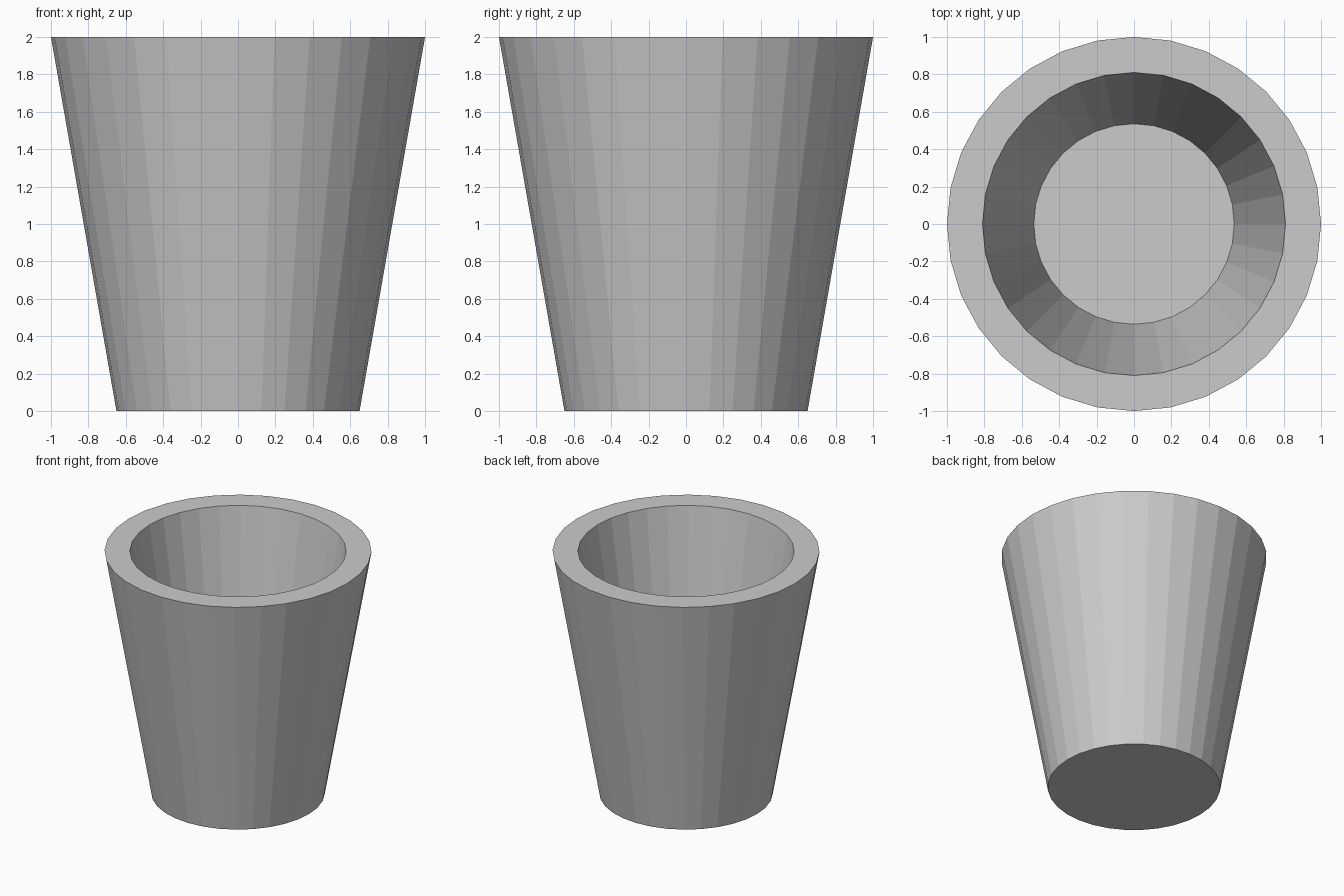
import bpy, bmesh
from math import cos, sin, tau

if "Cube" in bpy.data.objects:
    bpy.data.objects.remove(bpy.data.objects["Cube"])

SIDES = 32
# Profile (radius, height): outer base, outer rim, inner rim, inner floor
PROFILE = [(0.65, 0.0), (1.0, 2.0), (0.81, 2.0), (0.536, 0.3)]

bm = bmesh.new()
rings = [[bm.verts.new((r * cos(tau * i / SIDES), r * sin(tau * i / SIDES), z))
          for i in range(SIDES)] for r, z in PROFILE]

# Outer wall, rim and inner wall
for a, b in zip(rings, rings[1:]):
    for i in range(SIDES):
        j = (i + 1) % SIDES
        bm.faces.new((a[i], a[j], b[j], b[i]))

# Underside and inner floor
bm.faces.new(rings[0][::-1])
bm.faces.new(rings[-1])
bmesh.ops.recalc_face_normals(bm, faces=bm.faces)

mesh = bpy.data.meshes.new("cup")
bm.to_mesh(mesh)
bm.free()
bpy.context.collection.objects.link(bpy.data.objects.new("cup", mesh))
